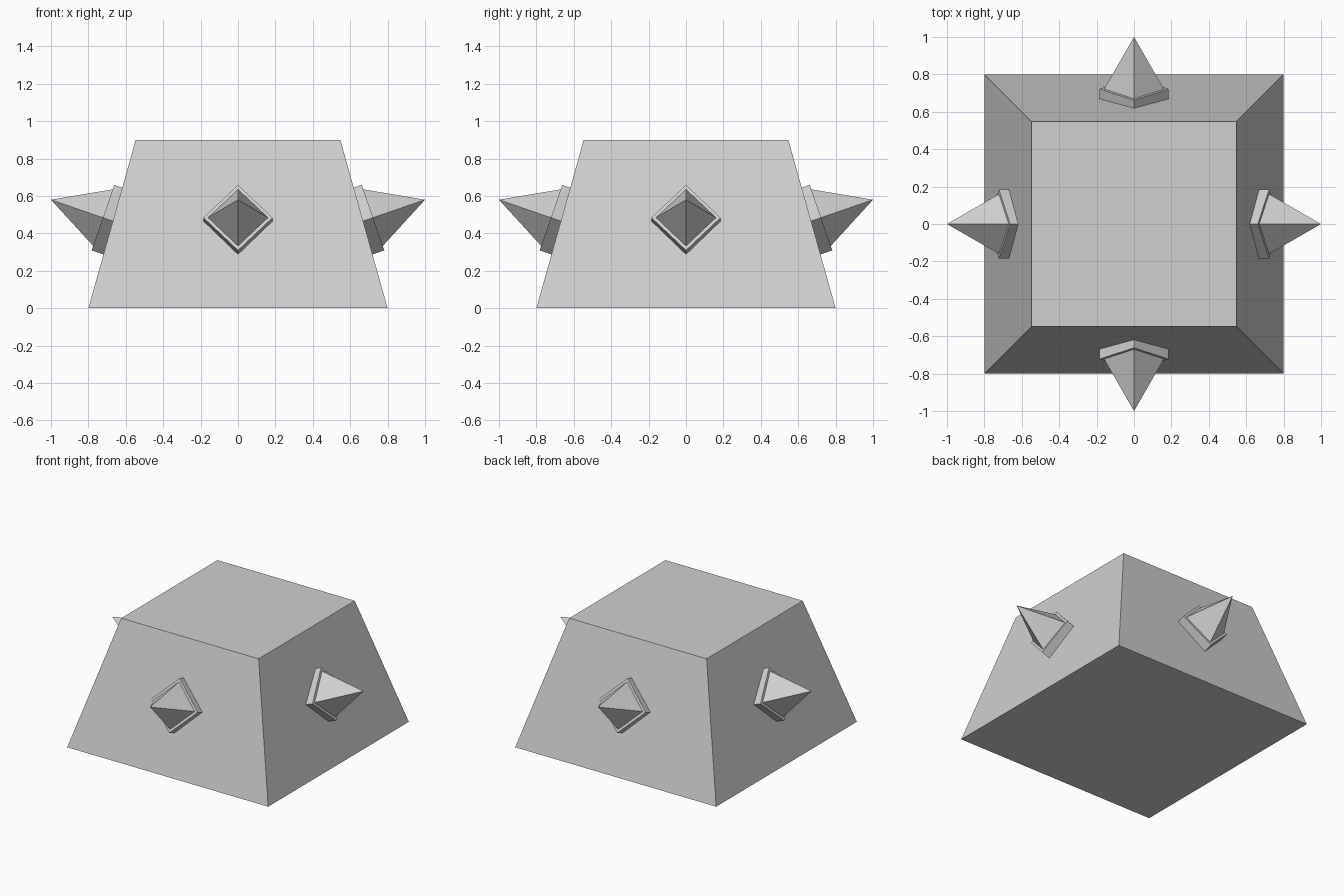
import bpy, bmesh, math
from mathutils import Matrix, Vector

cube = bpy.data.objects.get("Cube")
if cube:
    bpy.data.objects.remove(cube, do_unlink=True)

# One pale grey for everything
grey = bpy.data.materials.new("pale_grey")
grey.use_nodes = True
colour = (0.63, 0.63, 0.63, 1)
grey.diffuse_color = colour
grey.node_tree.nodes["Principled BSDF"].inputs["Base Color"].default_value = colour


def frustum(name, r1, r2, depth, base, spin=0.0, matrix=Matrix()):
    """Four-sided cone or prism rising along local z from the given base height."""
    bm = bmesh.new()
    place = (matrix @ Matrix.Translation((0, 0, base + depth / 2))
             @ Matrix.Rotation(spin, 4, 'Z'))
    bmesh.ops.create_cone(bm, cap_ends=True, segments=4, radius1=r1,
                          radius2=r2, depth=depth, matrix=place)
    bmesh.ops.remove_doubles(bm, verts=bm.verts, dist=1e-4)
    bmesh.ops.recalc_face_normals(bm, faces=bm.faces)
    mesh = bpy.data.meshes.new(name)
    bm.to_mesh(mesh)
    bm.free()
    mesh.materials.append(grey)
    obj = bpy.data.objects.new(name, mesh)
    bpy.context.collection.objects.link(obj)
    return obj


# Tapered block
diag = math.sqrt(2)
frustum("body", 0.8 * diag, 0.547 * diag, 0.9, 0, math.pi / 4)

# Diamond collar and pointed spike on each sloping wall, tilted upward
tilt = math.radians(19)
mount = Matrix.Translation(Vector((0.722, 0, 0.484))) @ Matrix.Rotation(math.pi / 2 - tilt, 4, 'Y')
for i, side in enumerate(("left", "back", "right", "front")):
    turn = Matrix.Rotation(i * math.pi / 2, 4, 'Z') @ mount
    frustum(side + "_collar", 0.185, 0.185, 0.1, -0.1, matrix=turn)
    frustum(side + "_spike", 0.16, 0, 0.294, 0, matrix=turn)
